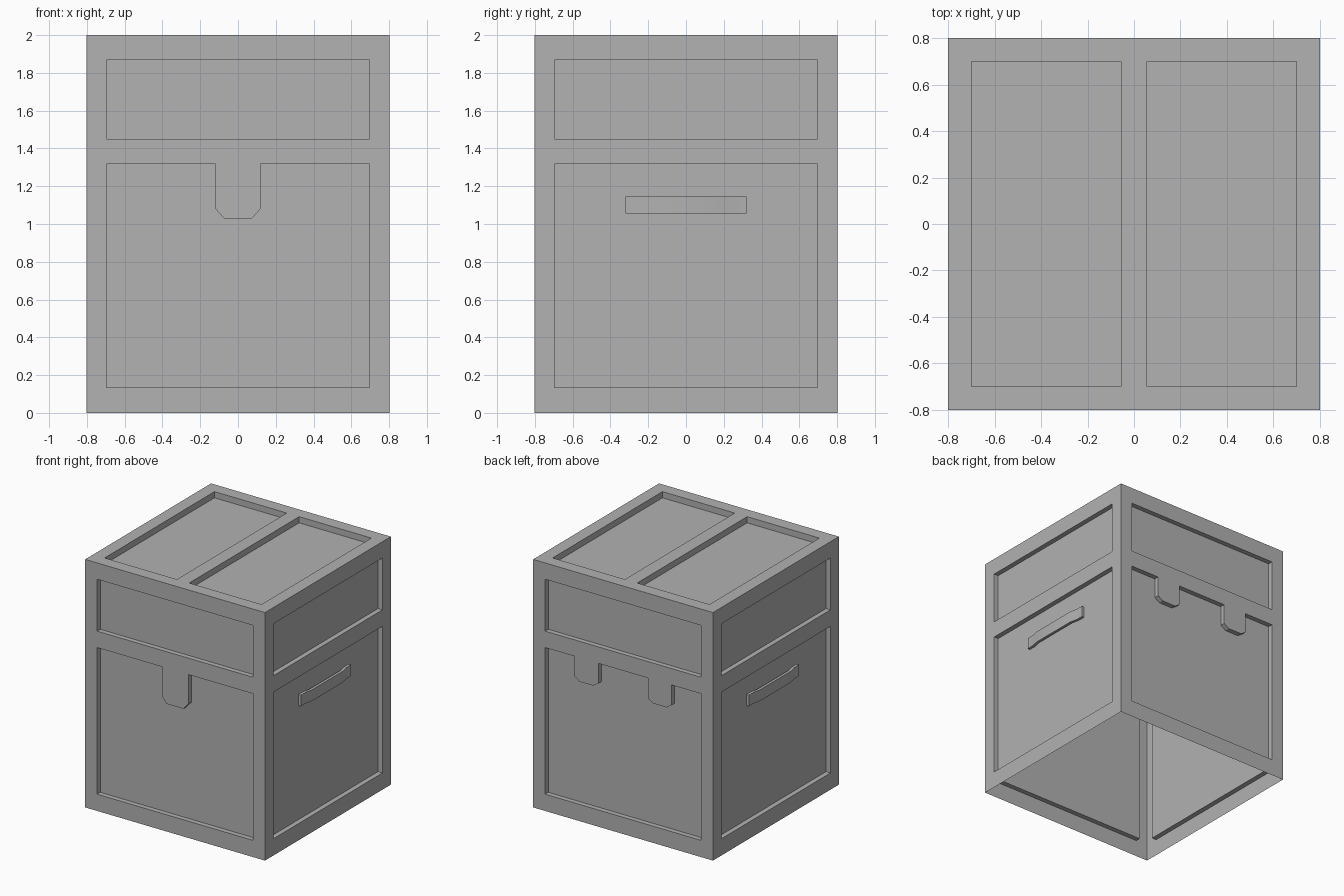
import bpy, bmesh
from math import radians
from mathutils import Matrix

if "Cube" in bpy.data.objects:
    bpy.data.objects.remove(bpy.data.objects["Cube"])

HALF, HEIGHT, IN = 0.802, 2.0, 0.695

grey = bpy.data.materials.new("dark_grey")
grey.diffuse_color = (0.445, 0.445, 0.445, 1)
grey.use_nodes = True
grey.node_tree.nodes["Principled BSDF"].inputs["Base Color"].default_value = grey.diffuse_color


def new_object(name, bm):
    mesh = bpy.data.meshes.new(name)
    bm.to_mesh(mesh)
    bm.free()
    mesh.materials.append(grey)
    obj = bpy.data.objects.new(name, mesh)
    bpy.context.collection.objects.link(obj)
    return obj


def rect(u0, u1, v0, v1):
    return [(u0, v0), (u1, v0), (u1, v1), (u0, v1)]


def framed_sheet(name, outline, holes, depth, matrix):
    """Flat frame with sunken panels, drawn in a local u, v plane."""
    bm = bmesh.new()
    edges, rims = [], []
    for loop in [outline] + holes:
        ring = [bm.verts.new((u, v, 0)) for u, v in loop]
        edges += [bm.edges.new((ring[i - 1], ring[i])) for i in range(len(ring))]
        rims.append(ring)
    bmesh.ops.triangle_fill(bm, edges=edges, use_beauty=True, normal=(0, 0, 1))
    for f in bm.faces:
        f.normal_update()
        if f.normal.z < 0:
            f.normal_flip()
    for rim in rims[1:]:
        floor = [bm.verts.new((v.co.x, v.co.y, -depth)) for v in rim]
        bm.faces.new(floor)
        for i in range(len(rim)):
            bm.faces.new((rim[i - 1], rim[i], floor[i], floor[i - 1]))
    bm.transform(matrix)
    return new_object(name, bm)


def lower_panel(tab_centers=(), w=0, bottom=0, cx=0, cz=0):
    """Lower panel outline, with lid tabs hanging into its top edge."""
    top = 1.317
    pts = [(-IN, 0.135), (IN, 0.135), (IN, top)]
    for c in sorted(tab_centers, reverse=True):
        pts += [(c + w, top), (c + w, bottom + cz), (c + w - cx, bottom),
                (c - w + cx, bottom), (c - w, bottom + cz), (c - w, top)]
    return pts + [(-IN, top)]


# Four walls: each has an upper lid panel and a lower body panel
walls = {
    "front_wall": (0, lower_panel([0], 0.118, 1.03, 0.043, 0.05)),
    "right_wall": (90, lower_panel()),
    "back_wall": (180, lower_panel([-0.327, 0.327], 0.106, 1.125, 0.045, 0.03)),
    "left_wall": (270, lower_panel()),
}
for name, (angle, lower) in walls.items():
    place = (Matrix.Rotation(radians(angle), 4, 'Z')
             @ Matrix.Translation((0, -HALF, 0))
             @ Matrix.Rotation(radians(90), 4, 'X'))
    framed_sheet(name, rect(-HALF, HALF, 0, HEIGHT),
                 [rect(-IN, IN, 1.45, 1.868), lower], 0.04, place)

# Lid top with two sunken panels; the underside stays open
framed_sheet("lid_top", rect(-HALF, HALF, -HALF, HALF),
             [rect(-0.7, -0.055, -0.7, 0.7), rect(0.055, 0.7, -0.7, 0.7)],
             0.05, Matrix.Translation((0, 0, HEIGHT)))

# Side handles: a flat bar bowed out from the panel between its ends
outer = [(0.784, 0.32), (0.784, 0.26), (0.798, 0.2)]
inner = [(0.776, 0.2), (0.762, 0.26), (0.762, 0.32)]
profile = ([(x, -y) for x, y in outer] + outer[::-1]
           + inner[::-1] + [(x, -y) for x, y in inner])
for name, angle in (("right_handle", 0), ("left_handle", 180)):
    bm = bmesh.new()
    n = len(profile)
    low = [bm.verts.new((x, y, 1.055)) for x, y in profile]
    high = [bm.verts.new((x, y, 1.145)) for x, y in profile]
    for k in range(n // 2 - 1):          # top and bottom strips
        for ring in (low, high):
            bm.faces.new((ring[k], ring[k + 1], ring[n - 2 - k], ring[n - 1 - k]))
    for i in range(n):
        bm.faces.new((low[i - 1], low[i], high[i], high[i - 1]))
    bmesh.ops.recalc_face_normals(bm, faces=bm.faces)
    for f in bm.faces:
        f.smooth = True
    bm.transform(Matrix.Rotation(radians(angle), 4, 'Z'))
    handle = new_object(name, bm)
    handle.data.set_sharp_from_angle(angle=radians(35))
